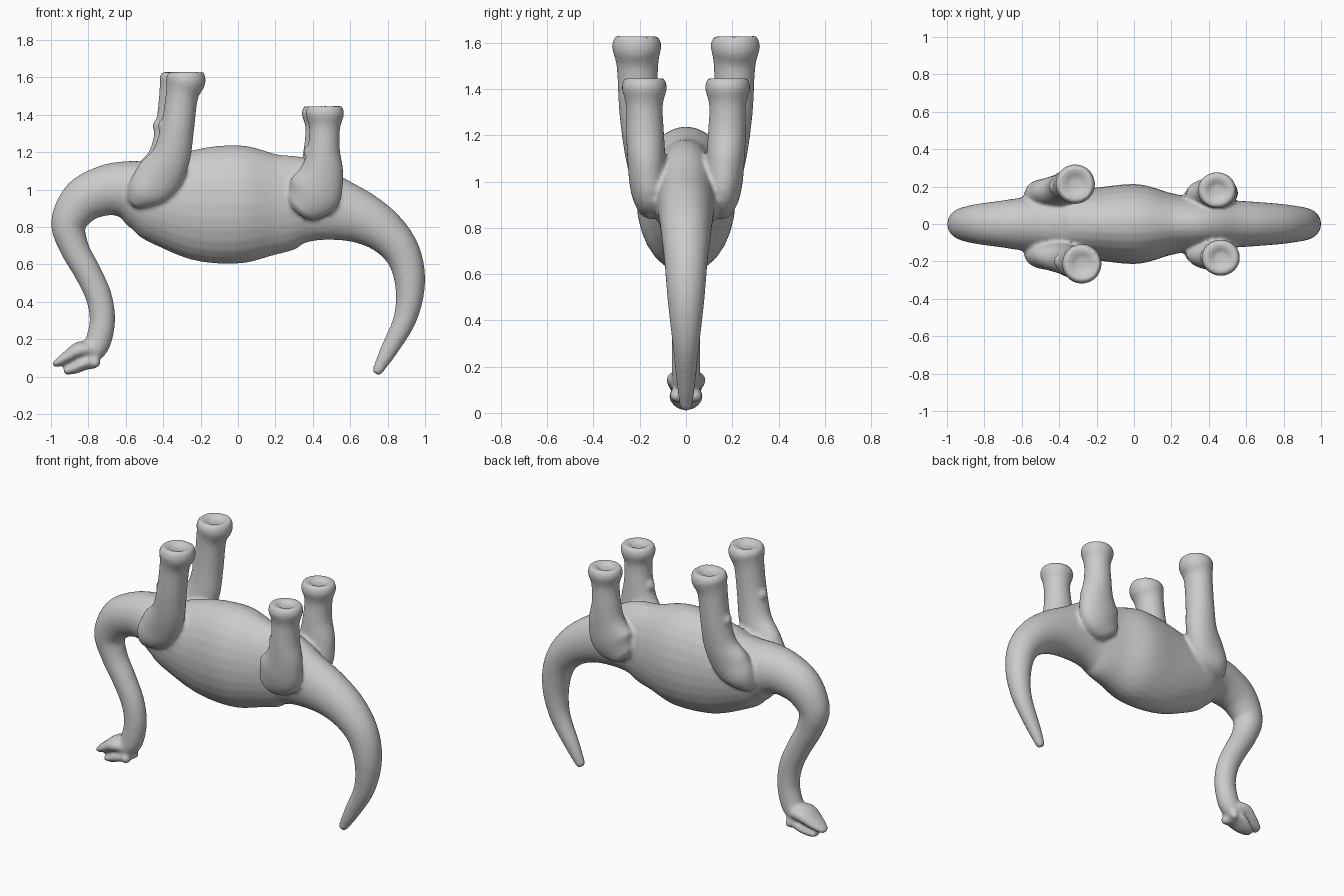
import bpy, bmesh, math
from mathutils import Vector

if "Cube" in bpy.data.objects:
    bpy.data.objects.remove(bpy.data.objects["Cube"])

bm = bmesh.new()


def spline(pts, n=6):
    """Catmull-Rom through tuples of any length."""
    out = []
    for i in range(len(pts) - 1):
        p0, p1 = pts[max(i - 1, 0)], pts[i]
        p2, p3 = pts[i + 1], pts[min(i + 2, len(pts) - 1)]
        for k in range(n):
            t = k / n
            out.append([0.5 * (2 * b + (c - a) * t + (2 * a - 5 * b + 4 * c - d) * t * t
                               + (3 * b - a - 3 * c + d) * t ** 3)
                        for a, b, c, d in zip(p0, p1, p2, p3)])
    out.append(list(pts[-1]))
    return out


def loft(stations, dish=0.0, seg=28):
    """Closed elliptical tube; station = x, y, z, in-plane radius, side radius."""
    s = spline(stations)
    c = [Vector(p[:3]) for p in s]
    rings = []
    for i, p in enumerate(s):
        t = (c[min(i + 1, len(c) - 1)] - c[max(i - 1, 0)]).normalized()
        n = Vector((0, 1, 0)).cross(t).normalized()
        b = t.cross(n)
        todo = [(c[i], 1.0)]
        if i == 0 and dish:
            todo = [(c[i] + t * dish, 0.4), (c[i] + t * dish * 0.3, 0.65), (c[i], 1.0)]
        elif i in (0, len(c) - 1):
            sgn = -1 if i == 0 else 1
            cap = [(c[i], 1.0), (c[i] + t * sgn * min(p[3], p[4]) * 0.4, 0.6)]
            todo = cap[::-1] if i == 0 else cap
        for o, k in todo:
            rings.append([bm.verts.new(o + n * p[3] * k * math.cos(a) + b * p[4] * k * math.sin(a))
                          for a in (2 * math.pi * j / seg for j in range(seg))])
    for r, q in zip(rings, rings[1:]):
        for j in range(seg):
            bm.faces.new((r[j], r[(j + 1) % seg], q[(j + 1) % seg], q[j]))
    bm.faces.new(rings[0])
    bm.faces.new(rings[-1])


def lump(loc, r):
    res = bmesh.ops.create_icosphere(bm, subdivisions=3, radius=r)
    bmesh.ops.translate(bm, verts=res["verts"], vec=loc)


def flat(rows):
    return [(x, 0, z, r, w) for x, z, r, w in rows]


# tail, trunk and neck
loft(flat([
    (.742, .025, .027, .027), (.80, .13, .045, .04), (.893, .31, .062, .06),
    (.92, .49, .08, .08), (.885, .65, .095, .093), (.79, .77, .115, .107),
    (.66, .85, .14, .118), (.51, .90, .175, .128), (.35, .935, .235, .14),
    (.20, .925, .27, .165), (.02, .922, .315, .213), (-.2, .92, .303, .195),
    (-.4, .94, .24, .175), (-.5, .97, .195, .16), (-.6, 1.0, .155, .142),
    (-.71, .995, .135, .125), (-.83, .94, .12, .108), (-.905, .82, .095, .088),
    (-.875, .69, .078, .075), (-.805, .56, .072, .068), (-.745, .43, .07, .064),
    (-.725, .30, .068, .062), (-.75, .18, .068, .062), (-.79, .115, .055, .06)]))

# two open jaws
loft(flat([(-.78, .14, .045, .07), (-.845, .142, .046, .086), (-.91, .106, .034, .07),
           (-.965, .074, .022, .045), (-.985, .066, .015, .028)]))
loft(flat([(-.77, .085, .042, .06), (-.82, .072, .036, .075), (-.87, .046, .03, .062),
           (-.925, .027, .018, .035)]))
for side in (-1, 1):
    lump((-.765, side * .04, .075), .03)

# long legs near the neck, short legs near the tail
for side in (-1, 1):
    dx = -.035 if side > 0 else 0
    loft([(x + dx * k, side * y, z, r, w) for x, y, z, r, w, k in [
        (-.278, .213, 1.63, .092, .092, 1), (-.28, .213, 1.585, .107, .107, 1),
        (-.30, .21, 1.50, .087, .09, 1), (-.325, .205, 1.32, .09, .085, .8),
        (-.36, .19, 1.17, .105, .082, .5), (-.43, .17, 1.06, .125, .08, .2),
        (-.50, .155, .99, .10, .08, 0), (-.545, .13, .94, .055, .06, 0)]], dish=.022)
    lump((-.39 + dx * .8, side * .2, 1.34), .04)
    dx = -.02 if side > 0 else 0
    loft([(x + dx * k, side * y, z, r, w) for x, y, z, r, w, k in [
        (.464, .18, 1.45, .09, .085, 1), (.464, .18, 1.405, .104, .098, 1),
        (.463, .18, 1.33, .083, .08, 1), (.458, .177, 1.21, .088, .082, 1),
        (.448, .17, 1.09, .118, .083, .5), (.405, .158, .98, .145, .083, 0),
        (.34, .14, .90, .095, .07, 0)]], dish=.022)
    lump((.39, side * .175, 1.2), .04)

bmesh.ops.recalc_face_normals(bm, faces=bm.faces)
me = bpy.data.meshes.new("long_necked_animal")
bm.to_mesh(me)
bm.free()
obj = bpy.data.objects.new("long_necked_animal", me)
bpy.context.collection.objects.link(obj)

# fuse the parts into one soft skin
rm = obj.modifiers.new("fuse", "REMESH")
rm.mode = "VOXEL"
rm.voxel_size = 0.011
rm.use_smooth_shade = True
sm = obj.modifiers.new("soften", "SMOOTH")
sm.factor = 0.5
sm.iterations = 6
